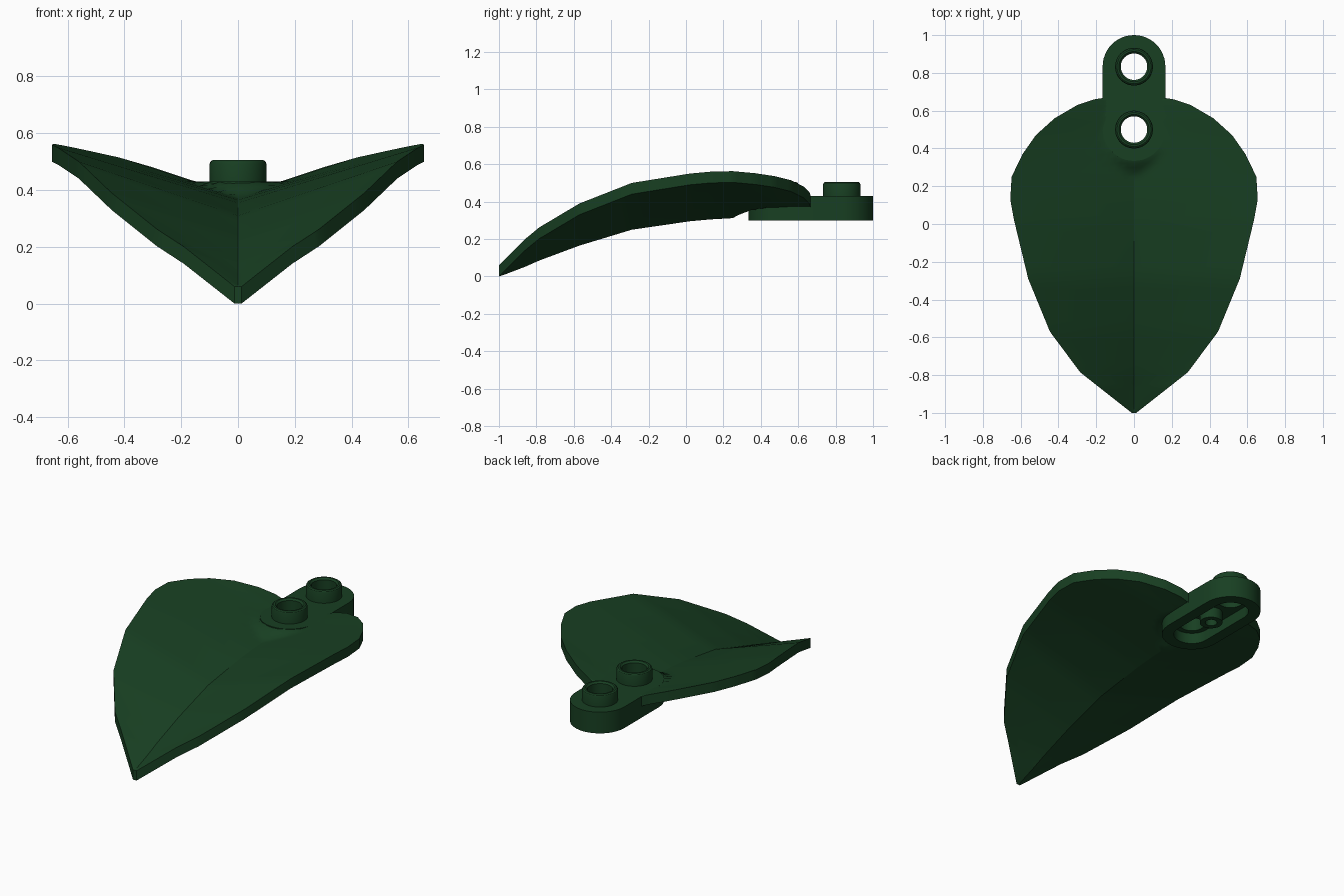
import bpy, bmesh, math

if "Cube" in bpy.data.objects:
    bpy.data.objects.remove(bpy.data.objects["Cube"])

mat = bpy.data.materials.new("dark_green")
mat.diffuse_color = (0.009, 0.05, 0.016, 1)
mat.use_nodes = True
mat.node_tree.nodes["Principled BSDF"].inputs["Base Color"].default_value = mat.diffuse_color

STUDS = (0.5, 0.833)          # y of the two studs
TH = 0.06                     # blade thickness


def finish(bm, name, angle=30):
    bmesh.ops.recalc_face_normals(bm, faces=bm.faces)
    me = bpy.data.meshes.new(name)
    bm.to_mesh(me)
    bm.free()
    ob = bpy.data.objects.new(name, me)
    bpy.context.collection.objects.link(ob)
    me.materials.append(mat)
    return ob


def smooth(ob, angle=30):
    bpy.ops.object.select_all(action='DESELECT')
    ob.select_set(True)
    bpy.context.view_layer.objects.active = ob
    bpy.ops.object.shade_smooth_by_angle(angle=math.radians(angle))


def capsule(name, r, y0, y1, z0, z1, n=24):
    """Vertical prism with rounded ends; a cylinder when y0 == y1."""
    pts = []
    for yc, a0 in ((y1, 0), (y0, math.pi)):
        for i in range(n + 1 if y0 != y1 else n):
            a = a0 + math.pi * i / n
            pts.append((r * math.cos(a), yc + r * math.sin(a)))
    bm = bmesh.new()
    f = bm.faces.new([bm.verts.new((x, y, z0)) for x, y in pts])
    ext = bmesh.ops.extrude_face_region(bm, geom=[f])
    for v in ext['geom']:
        if isinstance(v, bmesh.types.BMVert):
            v.co.z = z1
    return finish(bm, name)


def ring(name, y, prof, n=48):
    """Closed (r, z) profile revolved round a vertical axis at (0, y)."""
    bm = bmesh.new()
    rows = [[bm.verts.new((r * math.cos(2 * math.pi * i / n),
                           y + r * math.sin(2 * math.pi * i / n), z))
             for r, z in prof] for i in range(n)]
    m = len(prof)
    for i in range(n):
        a, b = rows[i], rows[(i + 1) % n]
        for j in range(m):
            k = (j + 1) % m
            bm.faces.new((a[j], b[j], b[k], a[k]))
    ob = finish(bm, name)
    smooth(ob)
    return ob


def cut(ob, cutter):
    mod = ob.modifiers.new("cut", 'BOOLEAN')
    mod.operation = 'DIFFERENCE'
    mod.solver = 'EXACT'
    mod.object = cutter
    bpy.context.view_layer.objects.active = ob
    bpy.ops.object.modifier_apply(modifier=mod.name)


# Leaf blade: y, half width, rim height, keel height
ROWS = [(-1, .012, .06, .06), (-.97, .05, .09, .07), (-.86, .19, .2, .112),
        (-.785, .285, .262, .145), (-.57, .445, .39, .225), (-.29, .56, .5, .31),
        (.02, .635, .55, .355), (.13, .655, .56, .365), (.25, .648, .563, .372),
        (.37, .59, .552, .376), (.47, .52, .537, .378), (.56, .42, .515, .38),
        (.63, .3, .48, .38), (.66, .21, .45, .38), (.667, .165, .43, .38)]


def blade_z(x, y, w, rim, keel):
    flat = keel + (rim - keel) * abs(x) / w
    r = math.hypot(x, min(0, y - STUDS[0]))       # conical collar round the plate
    collar = min(.428, .43 - (r - .165) * .7)
    return max(flat, collar)


def blade():
    cols, sub = 18, 5
    rows = []
    for a, b in zip(ROWS, ROWS[1:]):
        for s in range(sub):
            rows.append([p + (q - p) * s / sub for p, q in zip(a, b)])
    rows.append(ROWS[-1])
    bm = bmesh.new()
    top, bot = [], []
    for y, w, rim, keel in rows:
        xs = [w * c / cols for c in range(-cols, cols + 1)]
        zs = [blade_z(x, y, w, rim, keel) for x in xs]
        top.append([bm.verts.new((x, y, z)) for x, z in zip(xs, zs)])
        bot.append([bm.verts.new((x, y, z - TH)) for x, z in zip(xs, zs)])
    nr, nc = len(rows), 2 * cols + 1
    for g in (top, bot):
        for i in range(nr - 1):
            for j in range(nc - 1):
                bm.faces.new((g[i][j], g[i][j + 1], g[i + 1][j + 1], g[i + 1][j]))
    for j in (0, nc - 1):
        for i in range(nr - 1):
            bm.faces.new((top[i][j], top[i + 1][j], bot[i + 1][j], bot[i][j]))
    for i in (0, nr - 1):
        for j in range(nc - 1):
            bm.faces.new((top[i][j], top[i][j + 1], bot[i][j + 1], bot[i][j]))
    return finish(bm, "leaf_blade")


leaf = blade()

# Rounded mounting plate with a hollow underside
plate = capsule("mounting_plate", .166, STUDS[0], STUDS[1] + .001, .30, .43)
cavity = capsule("cavity_cutter", .1, *STUDS, .2, .365)
cut(plate, cavity)
cutters = [cavity]
for y in STUDS:
    hole = capsule("hole_cutter", .07, y, y, .1, .7)
    cut(plate, hole)
    if y == STUDS[0]:
        cut(leaf, hole)
        # clear the blade out of the plate cavity
    cutters.append(hole)
for c in cutters:
    bpy.data.objects.remove(c)
smooth(leaf, 28)
smooth(plate)

# Hollow studs and the pin between them underneath
for i, y in enumerate(STUDS):
    ring(f"stud_{i + 1}", y, [(.07, .425), (.1, .425), (.1, .492), (.097, .5),
                              (.09, .505), (.08, .505), (.07, .495)])
ring("underside_pin", sum(STUDS) / 2,
     [(.033, .302), (.063, .302), (.063, .37), (.033, .37)], 32)
